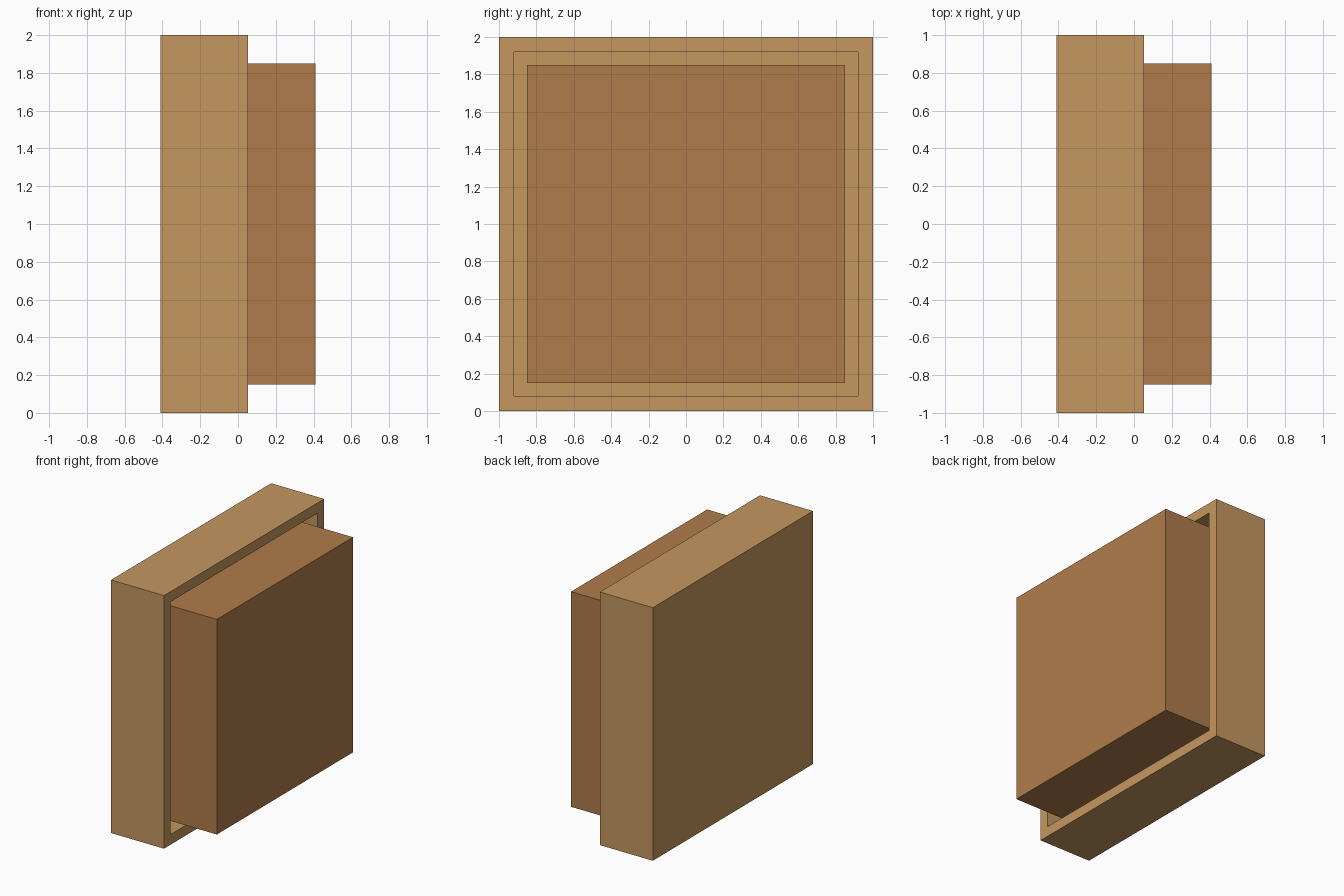
import bpy, bmesh
from mathutils import Vector

if "Cube" in bpy.data.objects:
    bpy.data.objects.remove(bpy.data.objects["Cube"])


def material(name, color):
    m = bpy.data.materials.new(name)
    m.diffuse_color = color
    m.use_nodes = True
    m.node_tree.nodes["Principled BSDF"].inputs["Base Color"].default_value = m.diffuse_color
    return m


def block(name, x0, x1, half, mat, recess=None):
    """Square slab facing +x, centred on z = 1; recess = (rim width, depth)."""
    bm = bmesh.new()
    bmesh.ops.create_cube(bm, size=1)
    for v in bm.verts:
        v.co = Vector((x1 if v.co.x > 0 else x0, v.co.y * 2 * half, v.co.z * 2 * half + 1))
    if recess:
        bm.normal_update()
        face = max(bm.faces, key=lambda f: f.normal.x)
        bmesh.ops.inset_region(bm, faces=[face], thickness=recess[0])
        # Walls of the recess, then its floor pushed inwards
        out = bmesh.ops.extrude_discrete_faces(bm, faces=[face])
        floor = out["faces"][0]
        bmesh.ops.translate(bm, verts=floor.verts[:], vec=(-recess[1], 0, 0))
    bmesh.ops.recalc_face_normals(bm, faces=bm.faces[:])
    me = bpy.data.meshes.new(name)
    bm.to_mesh(me)
    bm.free()
    me.materials.append(mat)
    ob = bpy.data.objects.new(name, me)
    bpy.context.collection.objects.link(ob)
    return ob


light = material("light_wood", (0.55, 0.31, 0.115, 1))
brown = material("brown_wood", (0.43, 0.2, 0.07, 1))

# Outer casing, open towards +x
block("casing", -0.41, 0.053, 1.0, light, recess=(0.115, 0.35))
# Inner block sitting in the recess with a narrow gap all round
block("inner_block", -0.297, 0.41, 0.85, brown)
